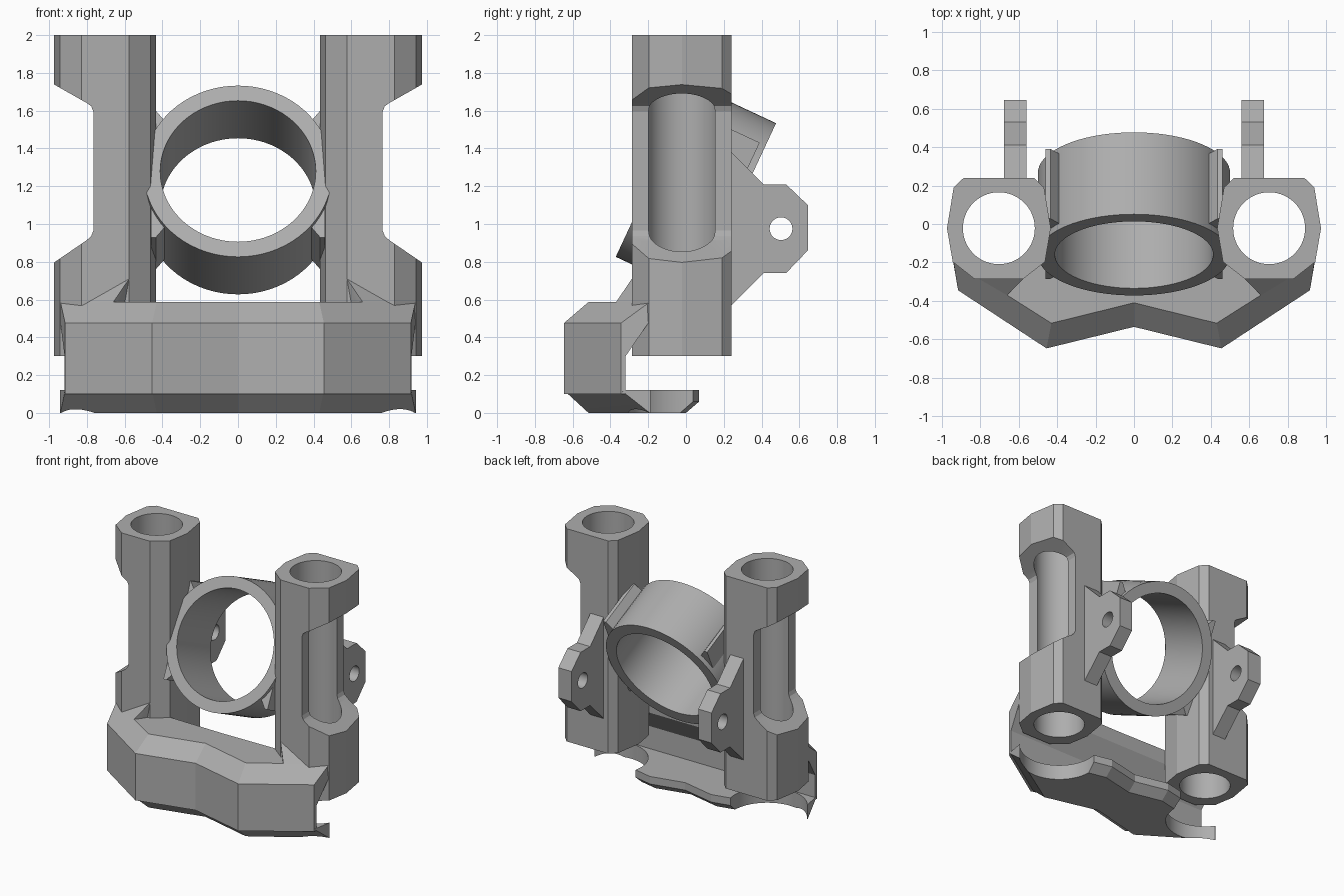
import bpy, bmesh, math
from mathutils import Matrix, Vector

if "Cube" in bpy.data.objects:
    bpy.data.objects.remove(bpy.data.objects["Cube"], do_unlink=True)

grey = bpy.data.materials.new("plain_grey")
grey.use_nodes = True
COLOR = (0.42, 0.42, 0.42, 1)
grey.diffuse_color = COLOR
grey.node_tree.nodes["Principled BSDF"].inputs["Base Color"].default_value = COLOR


def finish(name, bm):
    bmesh.ops.remove_doubles(bm, verts=bm.verts, dist=1e-5)
    bmesh.ops.recalc_face_normals(bm, faces=bm.faces)
    mesh = bpy.data.meshes.new(name)
    bm.to_mesh(mesh)
    bm.free()
    mesh.materials.append(grey)
    ob = bpy.data.objects.new(name, mesh)
    bpy.context.collection.objects.link(ob)
    return ob


def loft(name, sections):
    """Solid through a stack of closed sections with equal point counts."""
    bm = bmesh.new()
    rings = [[bm.verts.new(p) for p in s] for s in sections]
    n = len(rings[0])
    for a, b in zip(rings, rings[1:]):
        for i in range(n):
            j = (i + 1) % n
            bm.faces.new((a[i], a[j], b[j], b[i]))
    bm.faces.new(rings[0][::-1])
    bm.faces.new(rings[-1])
    return finish(name, bm)


def hull(name, points):
    bm = bmesh.new()
    for p in points:
        bm.verts.new(p)
    bmesh.ops.convex_hull(bm, input=bm.verts)
    return finish(name, bm)


def cylinder(name, center, radius, length, rot=Matrix()):
    bm = bmesh.new()
    bmesh.ops.create_cone(bm, cap_ends=True, segments=72, radius1=radius,
                          radius2=radius, depth=length,
                          matrix=Matrix.Translation(center) @ rot)
    return finish(name, bm)


def boolean(ob, tool, operation="DIFFERENCE"):
    """Apply a boolean and drop the tool object."""
    mod = ob.modifiers.new("cut", "BOOLEAN")
    mod.operation, mod.solver, mod.object = operation, "EXACT", tool
    bpy.context.view_layer.update()
    deps = bpy.context.evaluated_depsgraph_get()
    mesh = bpy.data.meshes.new_from_object(ob.evaluated_get(deps))
    ob.modifiers.clear()
    ob.data = mesh
    bpy.data.objects.remove(tool, do_unlink=True)


def both_sides(half):
    """Complete an outline from its +x half, which starts and ends on x = 0."""
    return half + [(-x, y) for x, y in half[-2:0:-1]]


def level(half, z):
    return [(x, y, z) for x, y in both_sides(half)]


parts = []
AXIS_X, AXIS_Y, BORE = 0.703, -0.022, 0.187
front_wide = [(0, -0.535), (0.455, -0.647), (0.915, -0.345)]
front_inset = [(0, -0.41), (0.43, -0.516), (0.94, -0.192)]

# Front block: chamfered top and undercut back
block = loft("front_block", [
    level(front_wide + [(0.918, -0.32), (0, -0.32)], 0.1),
    level(front_wide + [(0.918, -0.32), (0, -0.32)], 0.3),
    level(front_wide + [(0.94, -0.2), (0, -0.2)], 0.475),
    level(front_inset + [(0.935, -0.185), (0, -0.2)], 0.587)])
parts.append(block)

# Bottom plate with chamfered edges and round clearances under the columns
front_mid = [((a[0] + b[0]) / 2, (a[1] + b[1]) / 2) for a, b in zip(front_wide, front_inset)]
plate = loft("bottom_plate", [
    level(front_inset + [(0.942, -0.188), (0.5, -0.05), (0.27, 0.0), (0, -0.06)], 0),
    level(front_mid + [(0.942, -0.188), (0.5, 0.02), (0.27, 0.07), (0, 0.01)], 0.06),
    level(front_wide + [(0.942, -0.188), (0.5, 0.02), (0.27, 0.07), (0, 0.01)], 0.12)])
parts.append(plate)

# Column section, relative to the column axis
column_half = [(0, 0.262), (0.183, 0.262), (0.235, 0.212), (0.27, 0.0),
               (0.24, -0.175), (0.125, -0.265), (0, -0.265)]
# Relief on the outer side of each column
relief_profile = [(1.1, 1.81), (0.8, 1.64), (0.777, 1.624), (0.766, 1.595),
                  (0.766, 0.965), (0.777, 0.937), (0.8, 0.915), (1.1, 0.71)]
lug_profile = [(0.2, 1.42), (0.41, 1.21), (0.53, 1.21), (0.645, 1.1),
               (0.645, 0.86), (0.53, 0.74), (0.41, 0.74), (0.2, 0.53)]

for s, side in ((1, "left"), (-1, "right")):
    center = Vector((s * AXIS_X, AXIS_Y, 1))
    outline = both_sides(column_half)
    column = loft(side + "_column", [
        [(center.x + x, center.y + y, z) for x, y in outline] for z in (0.3, 2)])
    boolean(column, loft("relief", [
        [(s * x, y, z) for x, z in relief_profile] for y in (-1, 1)]))
    boolean(column, cylinder("bore", center, BORE, 4))
    boolean(block, cylinder("bore", center, BORE, 4))
    boolean(plate, cylinder("clearance", center, 0.29, 4))
    parts.append(column)

    # Sloped gusset at the foot of the column
    parts.append(hull(side + "_gusset", [
        (s * x, y, z) for x, y, z in (
            (0.575, -0.285, 0.712), (0.66, -0.37, 0.587), (0.83, -0.285, 0.567),
            (0.6, -0.25, 0.45), (0.66, -0.36, 0.5))]))

    # Rear mounting lug with a cross hole
    lug = loft(side + "_lug", [
        [(s * x, y, z) for y, z in lug_profile] for x in (0.56, 0.677)])
    boolean(lug, cylinder("lug_hole", (s * 0.62, 0.503, 0.975), 0.06, 1,
                          Matrix.Rotation(math.pi / 2, 4, "Y")))
    boolean(lug, cylinder("bore", center, BORE, 4))
    parts.append(lug)

# Tilted ring between the columns, with side webs filling the gaps
RING_CENTER = Vector((0, 0.0525, 1.18))
tilt = Matrix.Rotation(math.radians(65), 4, "X")
ring = cylinder("tilted_ring", RING_CENTER, 0.5, 0.47, tilt)
for s in (1, -1):
    web = hull("web", [RING_CENTER + tilt @ Vector((s * x, u * k, w))
                       for x, u in ((0.38, 0.3), (0.41, 0.325), (0.435, 0.37), (0.46, 0.37))
                       for k in (1, -1) for w in (-0.2, 0.2)])
    boolean(ring, web, "UNION")
boolean(ring, cylinder("ring_bore", RING_CENTER, 0.412, 2, tilt))
parts.append(ring)

# Smooth the round walls, keep the edges crisp
bpy.ops.object.select_all(action="DESELECT")
for ob in parts:
    ob.select_set(True)
bpy.context.view_layer.objects.active = parts[0]
bpy.ops.object.shade_smooth_by_angle(angle=math.radians(12))
